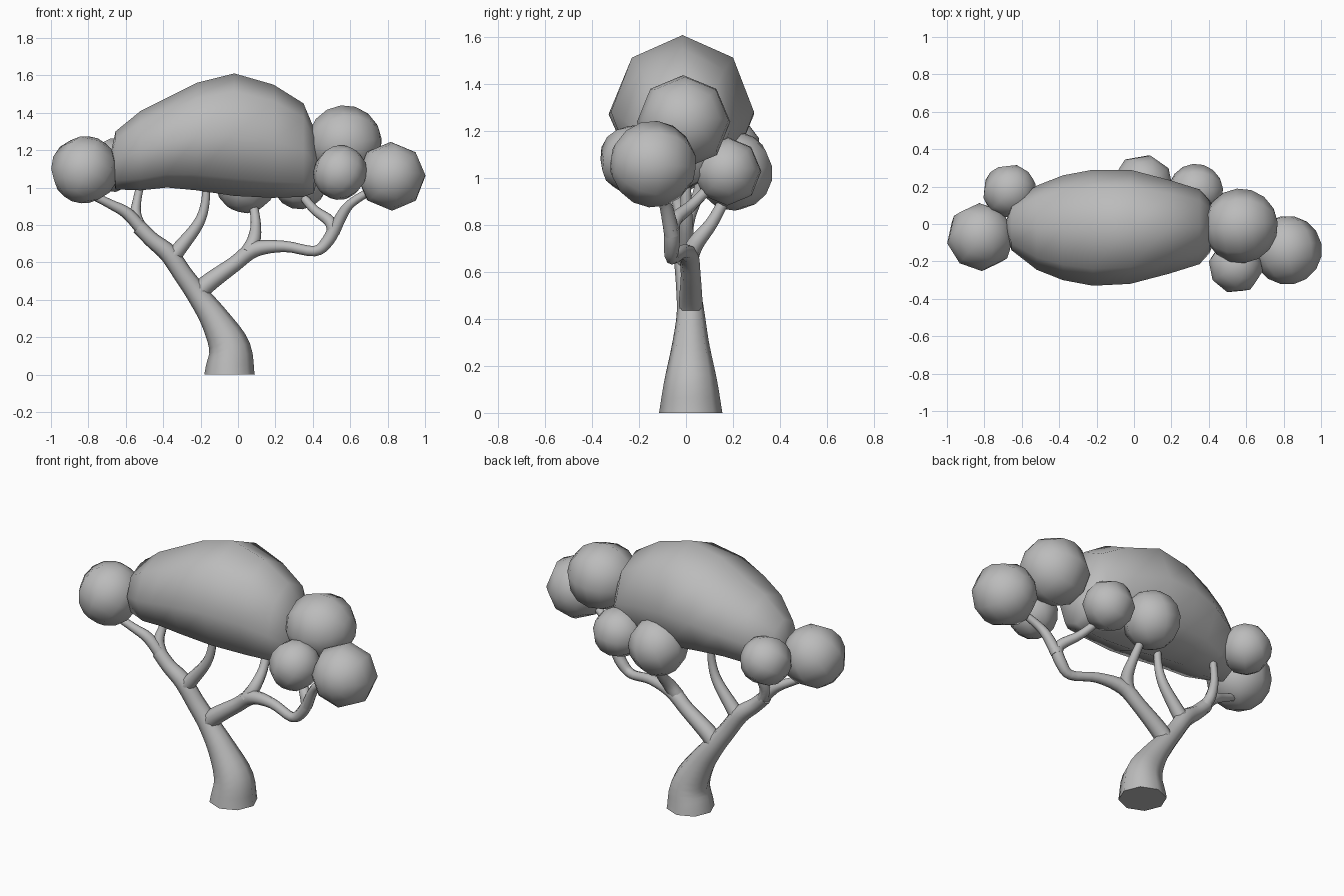
import bpy, bmesh, math
from mathutils import Vector

cube = bpy.data.objects.get("Cube")
if cube:
    bpy.data.objects.remove(cube, do_unlink=True)

grey = bpy.data.materials.new("plain_grey")
grey.use_nodes = True
grey.diffuse_color = (0.5, 0.5, 0.5, 1)
grey.node_tree.nodes["Principled BSDF"].inputs["Base Color"].default_value = (0.5, 0.5, 0.5, 1)

SIDES = 8


def finish(name, bm):
    bmesh.ops.recalc_face_normals(bm, faces=bm.faces)
    for f in bm.faces:
        f.smooth = len(f.verts) < SIDES      # end caps stay flat
    mesh = bpy.data.meshes.new(name)
    bm.to_mesh(mesh)
    bm.free()
    mesh.materials.append(grey)
    obj = bpy.data.objects.new(name, mesh)
    bpy.context.collection.objects.link(obj)
    return obj


def bridge(bm, rings):
    for a, b in zip(rings, rings[1:]):
        for i in range(SIDES):
            j = (i + 1) % SIDES
            bm.faces.new((a[i], a[j], b[j], b[i]))


def smooth_path(points, steps=4):
    """Catmull-Rom through (x, y, z, radius) points."""
    p = [Vector(q) for q in points]
    p = [p[0] * 2 - p[1]] + p + [p[-1] * 2 - p[-2]]
    out = []
    for a, b, c, d in zip(p, p[1:], p[2:], p[3:]):
        for k in range(steps):
            t = k / steps
            out.append((b * 2 + (c - a) * t + (a * 2 - b * 5 + c * 4 - d) * t * t
                        + (b * 3 - a - c * 3 + d) * t ** 3) / 2)
    return out + [p[-2]]


def limb(name, points, flat_base=False):
    path = smooth_path(points)
    bm = bmesh.new()
    rings = []
    last = len(path) - 1
    for i, q in enumerate(path):
        tangent = (path[min(i + 1, last)] - path[max(i - 1, 0)]).to_3d().normalized()
        if flat_base and i == 0:
            tangent = Vector((0, 0, 1))
        u = Vector((0, 1, 0)).cross(tangent).normalized()
        v = tangent.cross(u)
        rings.append([bm.verts.new(q.to_3d() + q.w * (u * math.cos(a) + v * math.sin(a)))
                      for a in (math.tau * k / SIDES for k in range(SIDES))])
    bridge(bm, rings)
    bm.faces.new(rings[0])
    bm.faces.new(rings[-1])
    return finish(name, bm)


def leaf_ball(name, center, radius, axis):
    bm = bmesh.new()
    bmesh.ops.create_uvsphere(bm, u_segments=SIDES, v_segments=8, radius=radius)
    turn = Vector(axis).to_track_quat('Z', 'Y')
    for v in bm.verts:
        v.co = turn @ v.co + Vector(center)
    return finish(name, bm)


# Trunk and limbs
limb("trunk", [(-.045, .02, 0, .135), (-.045, .02, .14, .112), (-.12, .02, .29, .08),
               (-.21, .02, .42, .06), (-.29, .01, .53, .052), (-.37, 0, .645, .05),
               (-.46, -.01, .72, .042), (-.53, -.01, .79, .04)], True)
limb("right_limb", [(-.22, .02, .42, .05), (-.17, .02, .48, .05), (-.02, .02, .59, .042),
                    (.09, .01, .67, .042), (.25, -.02, .685, .03), (.41, -.06, .66, .028),
                    (.48, -.06, .715, .033), (.52, -.06, .79, .034)])

# Twigs reaching into the foliage
limb("left_outer_twig", [(-.5, -.01, .76, .035), (-.59, -.02, .86, .032),
                         (-.68, -.04, .91, .025), (-.78, -.06, .96, .022)])
limb("left_upper_twig", [(-.5, -.01, .75, .035), (-.545, .01, .84, .032),
                         (-.54, .05, .93, .023), (-.51, .07, 1.06, .02)])
limb("left_inner_twig", [(-.36, 0, .62, .045), (-.3, 0, .69, .038),
                         (-.21, 0, .81, .029), (-.175, 0, .92, .023), (-.17, 0, 1.05, .02)])
limb("middle_twig", [(.05, .01, .65, .04), (.085, .04, .72, .036),
                     (.095, .11, .81, .027), (.08, .17, .92, .023)])
limb("right_inner_twig", [(.51, -.06, .76, .033), (.49, -.05, .82, .031),
                          (.41, .02, .88, .025), (.34, .1, .96, .022)])
limb("right_outer_twig", [(.51, -.06, .76, .033), (.56, -.08, .86, .029),
                          (.61, -.1, .92, .024), (.72, -.13, .99, .021)])

# Large canopy: eight-sided rings along x as (x, top, bottom, half width, y centre)
stations = [(-.655, 1.3, .99, .13, -.01), (-.52, 1.41, .985, .225, -.02),
            (-.38, 1.48, 1.0, .28, -.02), (-.22, 1.56, .985, .31, -.02),
            (-.02, 1.61, .955, .305, -.015), (.19, 1.55, .945, .25, -.015),
            (.35, 1.45, .95, .2, -.015), (.405, 1.32, .97, .14, -.015)]
bm = bmesh.new()
rings = []
for x, top, low, half, y in stations:
    mid, tall = (top + low) / 2, (top - low) / 2
    rings.append([bm.verts.new((x, y + half * math.sin(a), mid + tall * math.cos(a)))
                  for a in (math.tau * k / SIDES for k in range(SIDES))])
bridge(bm, rings)
for ring, tip in ((rings[0], (-.69, -.01, 1.14)), (rings[-1], (.45, -.015, 1.14))):
    pole = bm.verts.new(tip)
    for i in range(SIDES):
        bm.faces.new((ring[i], ring[(i + 1) % SIDES], pole))
finish("canopy", bm)

# Round leaf clusters
leaf_ball("left_end_cluster", (.82, -.14, 1.06), .185, (.2, -1, .1))
leaf_ball("left_top_cluster", (.57, -.01, 1.24), .2, (1, .1, .1))
leaf_ball("left_front_cluster", (.545, -.225, 1.08), .147, (.5, .3, 1))
leaf_ball("right_end_cluster", (-.82, -.07, 1.095), .182, (.4, .5, 1))
leaf_ball("right_back_cluster", (-.665, .175, 1.12), .145, (.6, .6, .5))
leaf_ball("back_middle_cluster", (.045, .205, 1.03), .168, (.3, .2, 1))
leaf_ball("back_left_cluster", (.33, .175, 1.03), .147, (1, .1, .1))
